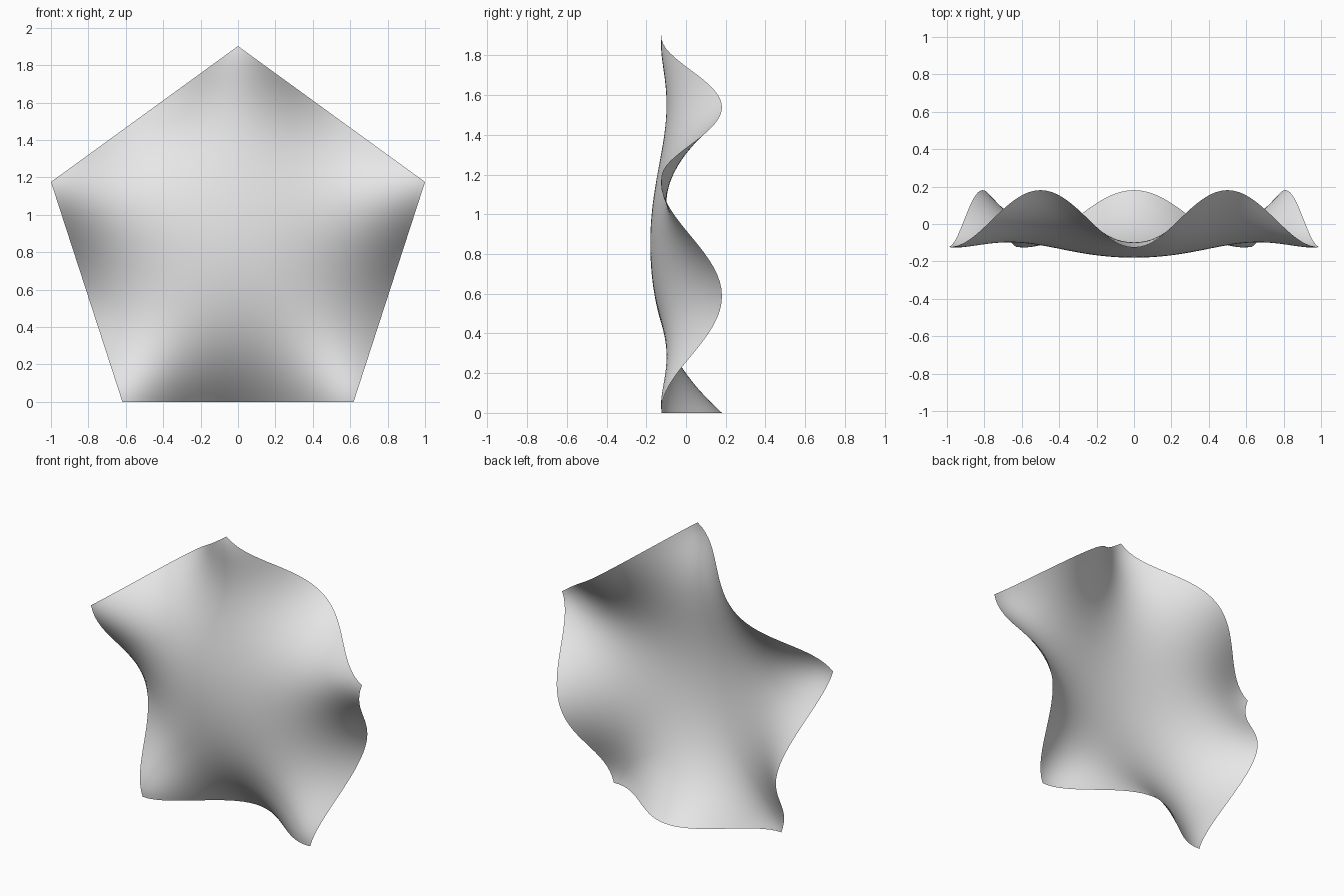
import bpy, bmesh, math

cube = bpy.data.objects.get("Cube")
if cube:
    bpy.data.objects.remove(cube, do_unlink=True)

SIDES = 5
RADIUS = 1 / math.sin(math.tau / SIDES)
CENTRE_Z = RADIUS * math.cos(math.pi / SIDES)


def wave_depth(x, z):
    """Bowl around the centre plus a five-fold ripple that grows outward."""
    r = math.hypot(x, z)
    fold = -math.cos(SIDES * math.atan2(x, z))
    return -0.18 + 0.32 * r**2 - 0.03 * r**4 + (0.562 * r**5 - 0.326 * r**7) * fold


# Flat pentagon made of five triangles, then finely divided
bm = bmesh.new()
hub = bm.verts.new((0, 0, 0))
rim = []
for i in range(SIDES):
    a = math.tau * i / SIDES
    rim.append(bm.verts.new((RADIUS * math.sin(a), 0, RADIUS * math.cos(a))))
for i in range(SIDES):
    bm.faces.new((hub, rim[(i + 1) % SIDES], rim[i]))
bmesh.ops.subdivide_edges(bm, edges=bm.edges[:], cuts=31, use_grid_fill=True)

# Ripple the sheet and stand it on the ground
for v in bm.verts:
    v.co.y = wave_depth(v.co.x, v.co.z)
    v.co.z += CENTRE_Z

# Front faces -y
bm.normal_update()
if sum(f.normal.y for f in bm.faces) > 0:
    bmesh.ops.reverse_faces(bm, faces=bm.faces[:])
for f in bm.faces:
    f.smooth = True

mesh = bpy.data.meshes.new("wavy_pentagon_sheet")
bm.to_mesh(mesh)
bm.free()
sheet = bpy.data.objects.new("wavy_pentagon_sheet", mesh)
bpy.context.collection.objects.link(sheet)

# Plain light grey
grey = bpy.data.materials.new("light_grey")
grey.use_nodes = True
colour = (0.8, 0.8, 0.8, 1)
grey.diffuse_color = colour
grey.node_tree.nodes["Principled BSDF"].inputs["Base Color"].default_value = colour
mesh.materials.append(grey)
